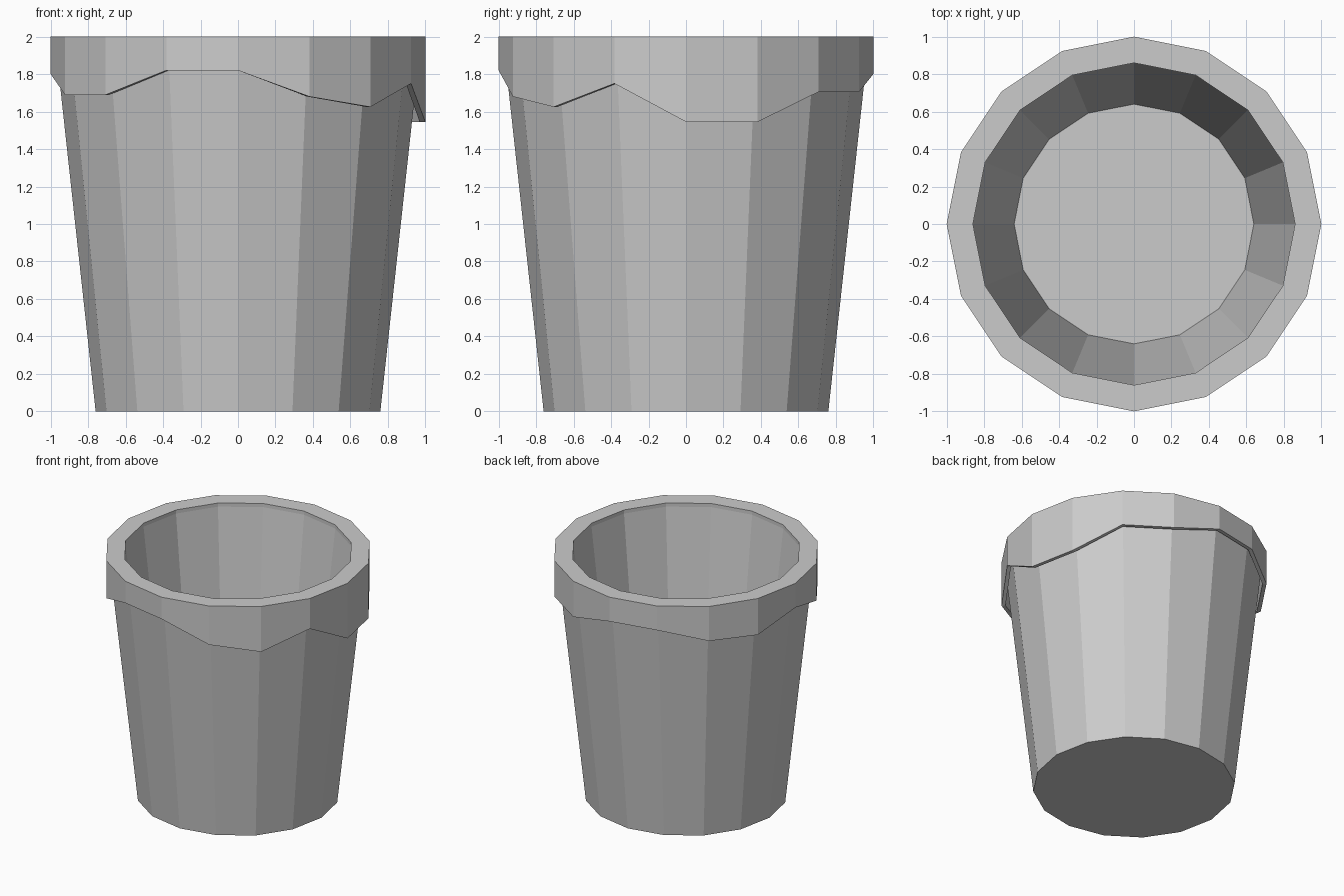
import bpy, bmesh
from math import cos, sin, pi

if "Cube" in bpy.data.objects:
    bpy.data.objects.remove(bpy.data.objects["Cube"])

SIDES = 16
# lower edge height of the rim at each corner, counter-clockwise from +x
HEM = [1.545, 1.545, 1.705, 1.705, 1.80, 1.80, 1.715, 1.70,
       1.80, 1.69, 1.69, 1.82, 1.82, 1.68, 1.625, 1.75]


def lathe(name, profile, closed):
    """Spin (radius, height) points; height None follows the uneven hem."""
    bm = bmesh.new()
    rings = []
    for r, z in profile:
        rings.append([bm.verts.new((r * cos(2 * pi * k / SIDES),
                                    r * sin(2 * pi * k / SIDES),
                                    HEM[k] if z is None else z))
                      for k in range(SIDES)])
    pairs = list(zip(rings, rings[1:]))
    if closed:
        pairs.append((rings[-1], rings[0]))
    else:
        bm.faces.new(rings[0])
        bm.faces.new(rings[-1])
    for a, b in pairs:
        for k in range(SIDES):
            n = (k + 1) % SIDES
            bm.faces.new((a[k], a[n], b[n], b[k]))
    bmesh.ops.recalc_face_normals(bm, faces=bm.faces)
    mesh = bpy.data.meshes.new(name)
    bm.to_mesh(mesh)
    bm.free()
    obj = bpy.data.objects.new(name, mesh)
    bpy.context.collection.objects.link(obj)
    return obj


# tapered thick-walled pot, from underside up and down to the inner floor
lathe("pot_body", [(0.76, 0), (0.975, 1.97), (0.863, 1.97), (0.64, 0.1)], False)

# folded-over rim: flat top plate with a thin hanging skirt
lathe("rim", [(0.86, 1.97), (0.86, 2.0), (1.0, 2.0), (1.0, None),
              (0.97, None), (0.97, 1.97)], True)
